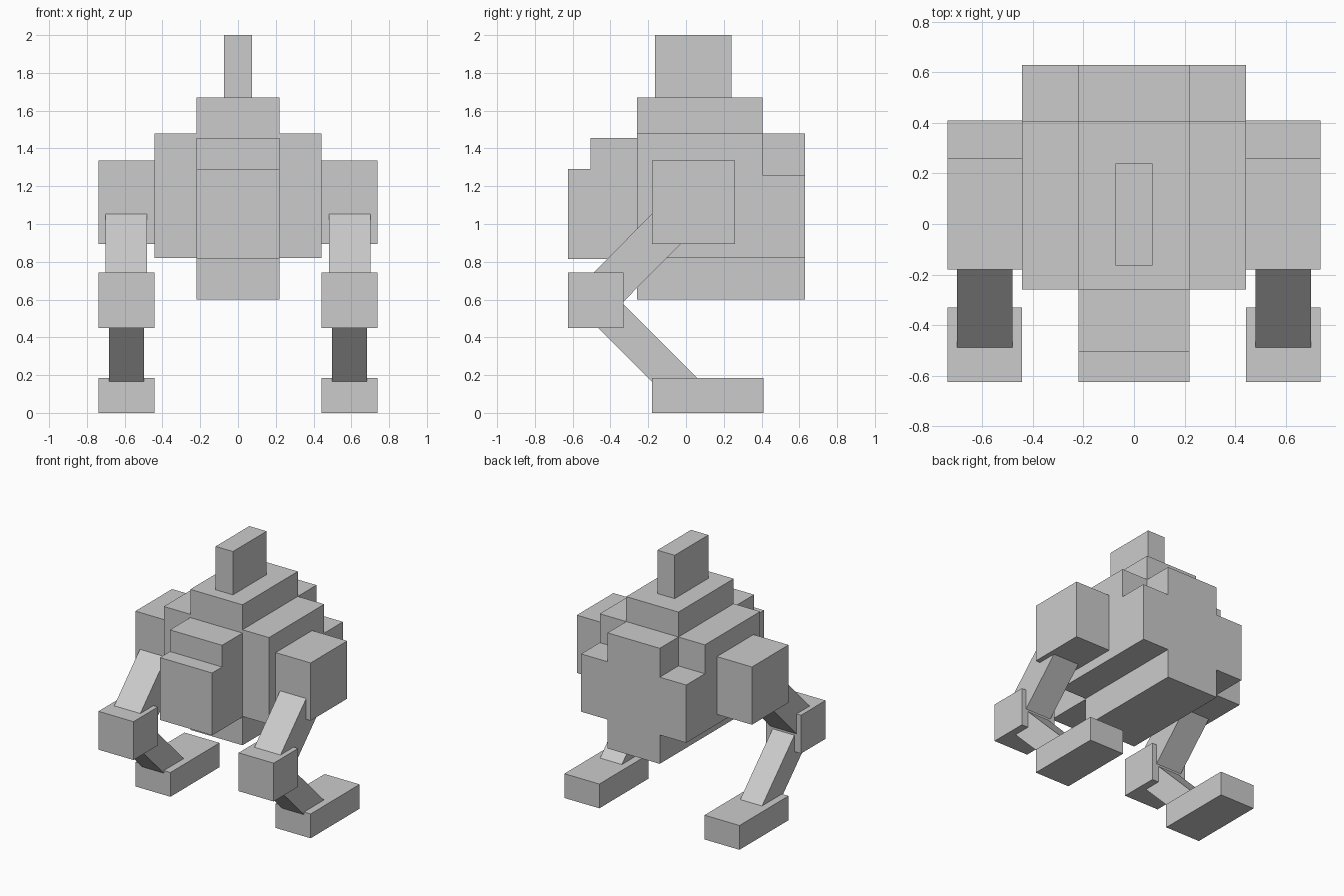
import bpy, bmesh
from math import hypot

if "Cube" in bpy.data.objects:
    bpy.data.objects.remove(bpy.data.objects["Cube"])


def extrude_x(name, profile, x0, x1, mirror=False):
    """Flat-faced solid: a (y, z) side profile swept from x0 to x1."""
    bm = bmesh.new()
    face = bm.faces.new([bm.verts.new((x0, y, z)) for y, z in profile])
    swept = bmesh.ops.extrude_face_region(bm, geom=[face])["geom"]
    verts = [g for g in swept if isinstance(g, bmesh.types.BMVert)]
    bmesh.ops.translate(bm, verts=verts, vec=(x1 - x0, 0, 0))
    bmesh.ops.recalc_face_normals(bm, faces=bm.faces)
    mesh = bpy.data.meshes.new(name)
    bm.to_mesh(mesh)
    bm.free()
    obj = bpy.data.objects.new(name, mesh)
    bpy.context.collection.objects.link(obj)
    if mirror:
        mod = obj.modifiers.new("Mirror", "MIRROR")
        mod.use_mirror_merge = False
    return obj


def box(name, x, y, z, mirror=False):
    profile = [(y[0], z[0]), (y[1], z[0]), (y[1], z[1]), (y[0], z[1])]
    return extrude_x(name, profile, x[0], x[1], mirror)


def strut(name, start, end, width, x_mid):
    """Square bar between two (y, z) points, on both sides."""
    dy, dz = end[0] - start[0], end[1] - start[1]
    s = width / 2 / hypot(dy, dz)
    ny, nz = -dz * s, dy * s
    profile = [(start[0] + ny, start[1] + nz), (end[0] + ny, end[1] + nz),
               (end[0] - ny, end[1] - nz), (start[0] - ny, start[1] - nz)]
    return extrude_x(name, profile, x_mid - width / 2, x_mid + width / 2, True)


# Central body: stepped nose at the front, raised upper deck, keel below
extrude_x("central_body", [
    (-.625, .815), (-.625, 1.29), (-.505, 1.29), (-.505, 1.455), (-.26, 1.455),
    (-.26, 1.67), (.405, 1.67), (.405, 1.48), (.63, 1.48), (.63, .6),
    (-.26, .6), (-.26, .815)], -.22, .22)

# Flank panels with a lower rear corner
extrude_x("body_flank", [
    (-.26, .82), (-.26, 1.48), (.405, 1.48), (.405, 1.26), (.63, 1.26), (.63, .82)],
    .22, .443, True)

# Fin on top
box("top_fin", (-.073, .073), (-.165, .24), (1.67, 2.0))

# Legs, mirrored: hip, thigh, knee, shin, foot
LEG_X = (.443, .738)
x_mid = sum(LEG_X) / 2
hip, knee, ankle = (.04, 1.12), (-.48, .595), (.02, .095)
box("hip_block", LEG_X, (-.18, .26), (.895, 1.335), True)
strut("thigh", hip, knee, .22, x_mid)
box("knee_block", LEG_X, (-.625, -.33), (.45, .742), True)
strut("shin", knee, ankle, .184, x_mid)
box("foot", LEG_X, (-.18, .41), (0, .185), True)
